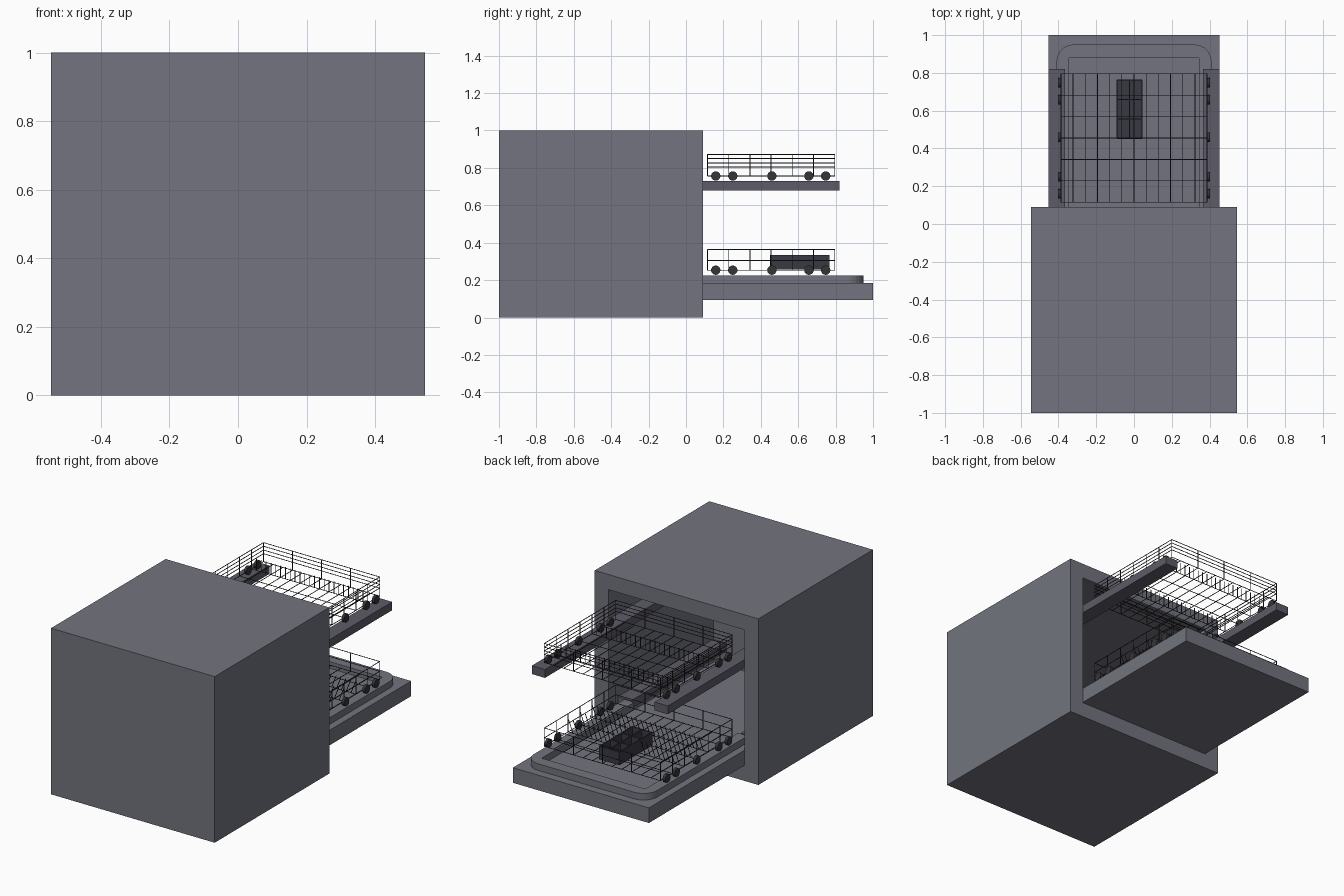
import bpy, bmesh, math
from mathutils import Vector, Matrix

if "Cube" in bpy.data.objects:
    bpy.data.objects.remove(bpy.data.objects["Cube"])


def material(name, rgb):
    m = bpy.data.materials.new(name)
    m.diffuse_color = (*rgb, 1)
    m.use_nodes = True
    m.node_tree.nodes["Principled BSDF"].inputs["Base Color"].default_value = m.diffuse_color
    return m


steel = material("dark_steel", (0.17, 0.175, 0.21))
rail_grey = material("rail_grey", (0.11, 0.105, 0.135))
wheel_dark = material("dark_plastic", (0.035, 0.035, 0.04))
basket_dark = material("basket_plastic", (0.04, 0.04, 0.055))
wire_dark = material("coated_wire", (0.03, 0.03, 0.035))


def finish(bm, name, mat):
    bmesh.ops.recalc_face_normals(bm, faces=bm.faces)
    me = bpy.data.meshes.new(name)
    bm.to_mesh(me)
    bm.free()
    ob = bpy.data.objects.new(name, me)
    bpy.context.collection.objects.link(ob)
    me.materials.append(mat)
    return ob


def add_box(bm, x, y, z):
    lo, hi = Vector((x[0], y[0], z[0])), Vector((x[1], y[1], z[1]))
    m = Matrix.Translation((lo + hi) / 2) @ Matrix.Diagonal((*(hi - lo), 1))
    return bmesh.ops.create_cube(bm, size=1, matrix=m)


def rod(bm, a, b, r=0.0022, sides=6):
    a, b = Vector(a), Vector(b)
    d = b - a
    m = Matrix.Translation((a + b) / 2) @ d.to_track_quat('Z', 'Y').to_matrix().to_4x4()
    bmesh.ops.create_cone(bm, cap_ends=True, segments=sides, radius1=r, radius2=r,
                          depth=d.length, matrix=m)


# cabinet: a block with the tub pushed in from the open side
bm = bmesh.new()
add_box(bm, (-0.545, 0.545), (-1, 0.09), (0, 1))
bm.normal_update()
mouth = max(bm.faces, key=lambda f: f.normal.y)
bmesh.ops.inset_region(bm, faces=[mouth], thickness=0.091, use_even_offset=True)
tub = bmesh.ops.extrude_discrete_faces(bm, faces=[mouth])["faces"][0]
bmesh.ops.translate(bm, verts=tub.verts, vec=(0, -1.0, 0))
finish(bm, "cabinet", steel)

# lowered door
bm = bmesh.new()
add_box(bm, (-0.453, 0.453), (0.0, 1.0), (0.094, 0.185))
finish(bm, "door", steel)

# raised U-shaped inner lip of the door, rounded at the far corners
bm = bmesh.new()
R = 0.09
outline = [(0.41, 0.0)]
for cx, start in ((0.41 - R, 0), (-0.41 + R, 90)):
    for i in range(9):
        t = math.radians(start + i * 90 / 8)
        outline.append((cx + R * math.cos(t), 0.95 - R + R * math.sin(t)))
outline += [(-0.41, 0.0), (-0.345, 0.0), (-0.345, 0.88), (0.345, 0.88), (0.345, 0.0)]
face = bm.faces.new([bm.verts.new((x, y, 0.18)) for x, y in outline])
ext = bmesh.ops.extrude_face_region(bm, geom=[face])["geom"]
bmesh.ops.translate(bm, verts=[v for v in ext if isinstance(v, bmesh.types.BMVert)],
                    vec=(0, 0, 0.045))
bmesh.ops.triangulate(bm, faces=[f for f in bm.faces if len(f.verts) > 4])
finish(bm, "door_lip", steel)

# rails: upper pair pulled out, lower pair inside the tub
for level, y1, z0 in (("upper", 0.82, 0.68), ("lower", 0.0, 0.18)):
    for side, s in (("left", -1), ("right", 1)):
        bm = bmesh.new()
        add_box(bm, sorted((s * 0.365, s * 0.453)), (-0.905, y1), (z0, z0 + 0.05))
        finish(bm, f"{level}_rail_{side}", rail_grey)

# racks
X, Y0, Y1 = 0.387, 0.115, 0.795
xs = [-X + 2 * X * i / 12 for i in range(13)]
ys = [Y0 + (Y1 - Y0) * i / 6 for i in range(7)]


def rack(name, z, rims, tine_rows, tine_h, lean):
    bm = bmesh.new()
    top = z + rims[-1]
    for x in xs:
        rod(bm, (x, Y0, z), (x, Y1, z))
    for y in ys:
        rod(bm, (-X, y, z), (X, y, z))
        for x in (-X, X):
            rod(bm, (x, y, z), (x, y, top))
    for h in rims:
        for x in (-X, X):
            rod(bm, (x, Y0, z + h), (x, Y1, z + h))
        for y in (Y0, Y1):
            rod(bm, (-X, y, z + h), (X, y, z + h))
    for x in xs[3:-1:3]:
        for y in (Y0, Y1):
            rod(bm, (x, y, z), (x, y, top))
    # tines, two per bar gap, leaving room for the cutlery basket
    for y in tine_rows:
        for i in range(1, 24):
            x = -X + 2 * X * i / 24
            if lean and y > 0.44 and -0.12 < x < 0.05:
                continue
            rod(bm, (x, y, z), (min(x + lean, X), y, z + tine_h))
    finish(bm, name, wire_dark)
    # wheels
    bm = bmesh.new()
    for y in (0.159, 0.25, 0.459, 0.657, 0.747):
        for s in (-1, 1):
            rod(bm, (s * 0.385, y, z), (s * 0.402, y, z), 0.025, 20)
    ob = finish(bm, name + "_wheels", wheel_dark)
    for p in ob.data.polygons:
        p.use_smooth = len(p.vertices) == 4


rack("upper_rack", 0.757, (0.048, 0.07, 0.093, 0.115), (ys[2], ys[5]), 0.07, 0)
rack("lower_rack", 0.253, (0.051, 0.11), (ys[2], ys[3], ys[4]), 0.075, 0.03)

# cutlery basket: 2 x 3 open compartments
bm = bmesh.new()
bx, by, bz = (-0.09, 0.042), (0.452, 0.763), (0.256, 0.335)
t = 0.003
add_box(bm, bx, by, (bz[0], bz[0] + 0.005))
for i in range(3):
    x = bx[0] + (bx[1] - bx[0]) * i / 2
    add_box(bm, (x - t, x + t), by, bz)
for i in range(4):
    y = by[0] + (by[1] - by[0]) * i / 3
    add_box(bm, bx, (y - t, y + t), bz)
finish(bm, "cutlery_basket", basket_dark)
